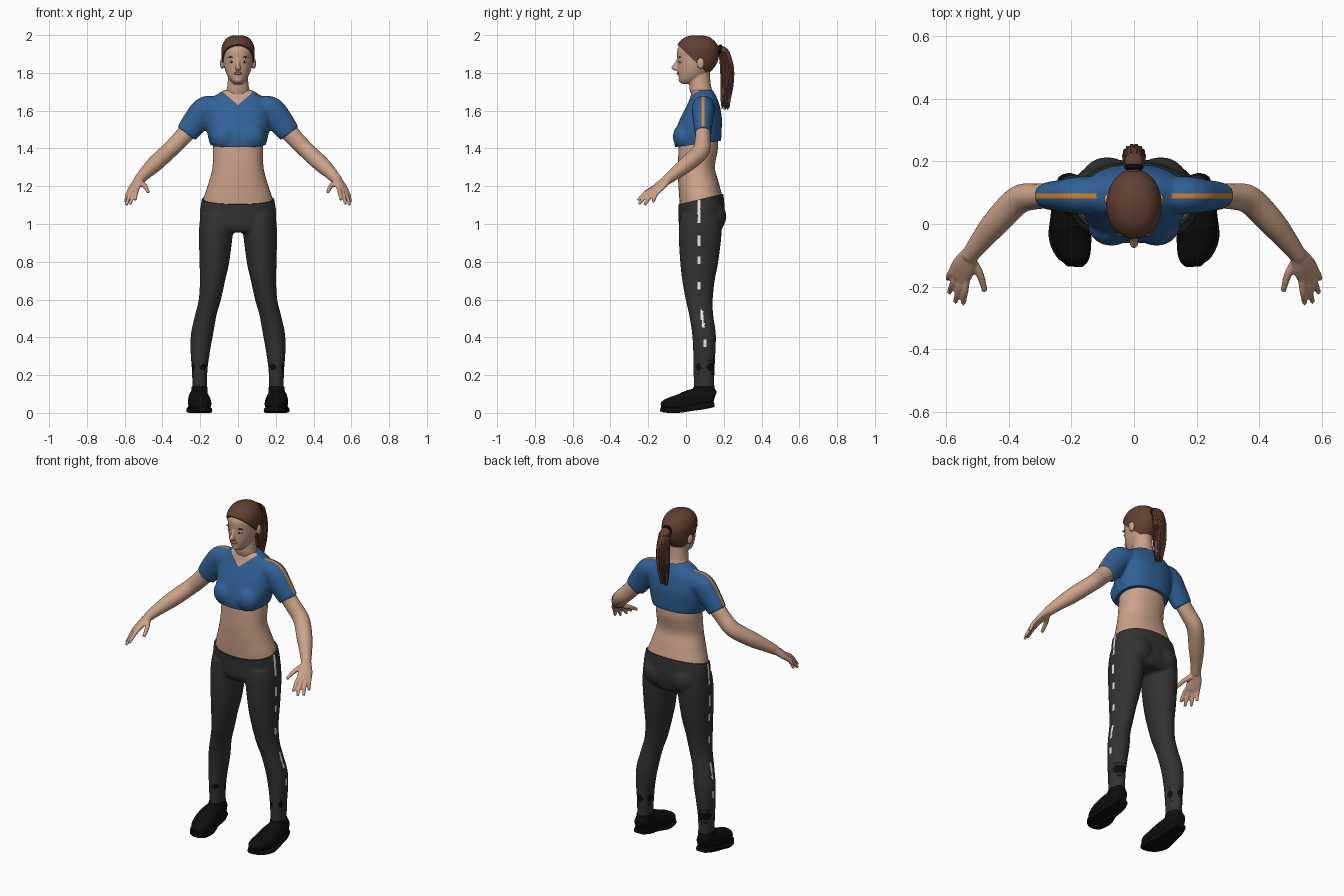
import bpy, bmesh, math, random
from mathutils import Vector, Matrix

random.seed(4)
cube = bpy.data.objects.get("Cube")
if cube:
    bpy.data.objects.remove(cube, do_unlink=True)


def material(name, r, g, b):
    m = bpy.data.materials.new(name)
    m.use_nodes = True
    m.diffuse_color = (r, g, b, 1)
    bsdf = next(n for n in m.node_tree.nodes if n.type == 'BSDF_PRINCIPLED')
    bsdf.inputs["Base Color"].default_value = (r, g, b, 1)
    bsdf.inputs["Roughness"].default_value = .8
    return m


skin = material("skin", .60, .36, .25)
brown = material("brown hair", .12, .05, .033)
blue = material("blue cloth", .03, .12, .31)
grey = material("charcoal cloth", .032, .032, .032)
black = material("black", .004, .004, .004)
orange = material("orange trim", .65, .24, .03)
white = material("white", .8, .8, .8)
rose = material("lip rose", .42, .19, .15)


def smooth_path(stations, sub):
    """Interpolate station tuples with a Catmull-Rom spline."""
    pts = [stations[0]] + list(stations) + [stations[-1]]
    out = []
    for i in range(len(stations) - 1):
        for k in range(sub):
            t = k / sub
            out.append([.5 * (2*b + (c-a)*t + (2*a-5*b+4*c-d)*t*t + (3*b-a-3*c+d)*t**3)
                        for a, b, c, d in zip(*pts[i:i + 4])])
    return out + [list(stations[-1])]


def loft(bm, stations, side=1, ref=None, power=2, n=28, sub=5):
    """Closed skin over rings (x, y, z, radius, radius); level rings unless ref is given."""
    path = smooth_path(stations, sub)
    centres = [Vector((side * p[0], p[1], p[2])) for p in path]
    rings = []
    for i, (c, p) in enumerate(zip(centres, path)):
        u, v = Vector((1, 0, 0)), Vector((0, 1, 0))
        if ref:
            t = (centres[min(i + 1, len(path) - 1)] - centres[max(i - 1, 0)]).normalized()
            r = Vector((side * ref[0], ref[1], ref[2]))
            u = (r - t * r.dot(t)).normalized()
            v = t.cross(u)
        ring = []
        for k in range(n):
            a = math.tau * k / n
            co, si = math.cos(a), math.sin(a)
            x = math.copysign(abs(co) ** (2 / power), co) * max(p[3], .001)
            y = math.copysign(abs(si) ** (2 / power), si) * max(p[4], .001)
            ring.append(bm.verts.new(c + u * x + v * y))
        rings.append(ring)
    for lo, hi in zip(rings, rings[1:]):
        for k in range(n):
            bm.faces.new((lo[k], lo[(k + 1) % n], hi[(k + 1) % n], hi[k]))
    bm.faces.new(rings[0])
    bm.faces.new(rings[-1])


def ball(bm, centre, size, side=1):
    place = Matrix.LocRotScale(Vector((side * centre[0], *centre[1:])), None, Vector(size))
    bmesh.ops.create_uvsphere(bm, u_segments=20, v_segments=12, radius=1, matrix=place)


def slice_mesh(bm, point, normal, remove=False):
    """Cut along a plane, optionally dropping the side the normal points to."""
    cut = bmesh.ops.bisect_plane(bm, geom=bm.verts[:] + bm.edges[:] + bm.faces[:], dist=1e-5,
                                 plane_co=point, plane_no=Vector(normal).normalized(),
                                 clear_outer=remove)["geom_cut"]
    if remove:
        edges = [e for e in cut if isinstance(e, bmesh.types.BMEdge) and e.is_boundary]
        bmesh.ops.holes_fill(bm, edges=edges, sides=0)


def make(name, bm, mats, voxel=0, rounds=4, cuts=(), rule=None):
    """Create the object; fuse its pieces, trim it and colour its faces."""
    bmesh.ops.recalc_face_normals(bm, faces=bm.faces[:])
    mesh = bpy.data.meshes.new(name)
    bm.to_mesh(mesh)
    bm.free()
    obj = bpy.data.objects.new(name, mesh)
    bpy.context.scene.collection.objects.link(obj)
    if voxel:
        fuse = obj.modifiers.new("fuse", 'REMESH')
        fuse.mode = 'VOXEL'
        fuse.voxel_size = voxel
        soften = obj.modifiers.new("soften", 'SMOOTH')
        soften.factor = .5
        soften.iterations = rounds
        bpy.context.view_layer.update()
        graph = bpy.context.evaluated_depsgraph_get()
        mesh = bpy.data.meshes.new_from_object(obj.evaluated_get(graph))
        obj.modifiers.clear()
        obj.data = mesh
    mesh.materials.clear()
    for m in mats:
        mesh.materials.append(m)
    bm = bmesh.new()
    bm.from_mesh(mesh)
    for cut in cuts:
        slice_mesh(bm, *cut)
    bm.normal_update()
    for f in bm.faces:
        f.smooth = True
        f.material_index = rule(f.calc_center_median(), f.normal) if rule else 0
    bm.to_mesh(mesh)
    bm.free()
    mesh.set_sharp_from_angle(angle=math.radians(50))
    return obj


SIDES = (("left", 1), ("right", -1))
Y = (0, 1, 0)

# Head with neck, nose and ears
skull = [(0, .005, 1.742, .022, .03), (0, .02, 1.765, .045, .056), (0, .04, 1.80, .063, .083),
         (0, .055, 1.84, .075, .10), (0, .06, 1.88, .08, .107), (0, .06, 1.92, .081, .107),
         (0, .06, 1.955, .07, .09), (0, .06, 1.98, .048, .06), (0, .06, 1.992, .018, .022)]
bm = bmesh.new()
loft(bm, skull)
loft(bm, [(0, .09, 1.63, .07, .055), (0, .088, 1.68, .068, .06),
          (0, .075, 1.73, .057, .058), (0, .075, 1.81, .05, .05)])
loft(bm, [(0, -.036, 1.88, .009, .01), (0, -.05, 1.85, .009, .012),
          (0, -.061, 1.828, .014, .017), (0, -.05, 1.812, .013, .012)])
ball(bm, (0, -.024, 1.763), (.022, .016, .016))
for _, s in SIDES:
    ball(bm, (.084, .078, 1.85), (.012, .02, .03), s)
make("head", bm, [skin], .005, 4)

# Face details
for label, s in SIDES:
    for part, mat, centre, size in (
            ("eye", white, (.034, -.028, 1.858), (.014, .011, .006)),
            ("iris", black, (.034, -.032, 1.858), (.0055, .009, .0058)),
            ("eyebrow", brown, (.036, -.033, 1.883), (.019, .008, .003))):
        bm = bmesh.new()
        ball(bm, centre, size, s)
        make(label + "_" + part, bm, [mat])
bm = bmesh.new()
ball(bm, (0, -.041, 1.797), (.021, .009, .007))
make("lips", bm, [rose])

# Hair cap trimmed along the hairline, ponytail with loose strands, hair tie
bm = bmesh.new()
loft(bm, [(x, y, z + .007, a + .007, b + .007) for x, y, z, a, b in skull], n=40)
make("hair_cap", bm, [brown], cuts=[((0, -.045, 1.95), (0, -.15, -.155), True)])
tail = [(0, .15, 1.925, .018, .018), (0, .2, 1.912, .03, .025), (0, .217, 1.83, .034, .034),
        (0, .217, 1.74, .033, .032), (0, .21, 1.66, .022, .022), (0, .205, 1.615, .007, .007)]
bm = bmesh.new()
loft(bm, tail, ref=(1, 0, 0))
for k in range(14):
    a = math.tau * k / 14
    drop = random.uniform(0, .025)
    strand = [(p[3] * .9 * math.cos(a), p[1] + p[4] * .9 * math.sin(a), p[2] - drop * i / 4,
               .008, .008) for i, p in enumerate(tail[1:-1])]
    x, y, z = strand[-1][:3]
    loft(bm, strand + [(x * .8, y, z - .04, .002, .002)], ref=(1, 0, 0), n=6)
make("ponytail", bm, [brown])
bm = bmesh.new()
ball(bm, (0, .182, 1.92), (.031, .014, .031))
make("hair_tie", bm, [black])

# Bare midriff
bm = bmesh.new()
loft(bm, [(0, .08, 1.07, .184, .11), (0, .08, 1.13, .183, .115), (0, .066, 1.22, .155, .107),
          (0, .055, 1.30, .135, .098), (0, .065, 1.40, .132, .104), (0, .065, 1.47, .125, .10)],
     power=2.2, n=48)
make("midriff", bm, [skin])

# Cropped shirt with sleeves, shoulder trim and an open neck
bm = bmesh.new()
loft(bm, [(0, .06, 1.37, .14, .11), (0, .058, 1.41, .145, .117), (0, .062, 1.45, .156, .124),
          (0, .068, 1.50, .166, .121), (0, .08, 1.56, .17, .11), (0, .09, 1.62, .165, .09),
          (0, .093, 1.66, .145, .074), (0, .09, 1.69, .105, .062), (0, .09, 1.71, .072, .052)],
     power=2.3, n=40)
for _, s in SIDES:
    ball(bm, (.072, -.004, 1.463), (.075, .066, .075), s)
    loft(bm, [(.09, .092, 1.61, .06, .062), (.17, .092, 1.608, .06, .069),
              (.22, .09, 1.55, .053, .069), (.273, .09, 1.478, .044, .06)], s, Y)


def shirt_colour(c, n):
    if c.y < .07 and c.z > 1.63 + .85 * abs(c.x):
        return 1
    trim = abs(c.y - .09) < .008 and abs(c.x) > .12 and c.z > 1.5 and n.z > .2
    return 2 if trim else 0


make("shirt", bm, [blue, skin, orange], .008, 5, rule=shirt_colour, cuts=[
    ((0, -.07, 1.405), (0, .035, -.25), True),
    ((0, 0, 1.63), (.85, 0, -1)), ((0, 0, 1.63), (-.85, 0, -1)),
    ((0, .082, 0), Y), ((0, .098, 0), Y)])

# Arms with hands and fingers
across = Vector((-.8, -.45, .3))
knuckle = Vector((.558, -.165, 1.175))
tips = ((.545, -.255, 1.125), (.57, -.25, 1.105), (.59, -.22, 1.10), (.594, -.175, 1.115))
for label, s in SIDES:
    bm = bmesh.new()
    loft(bm, [(.245, .09, 1.515, .04, .05), (.31, .088, 1.443, .041, .046),
              (.37, .076, 1.383, .046, .044), (.44, .005, 1.318, .043, .043),
              (.49, -.055, 1.27, .034, .034), (.527, -.105, 1.23, .026, .027)], s, Y)
    loft(bm, [(.522, -.095, 1.238, .027, .022), (.543, -.135, 1.203, .04, .019),
              (.562, -.172, 1.168, .04, .013)], s, across)
    for k, tip in enumerate(tips):
        base = knuckle + across * (.03 - .02 * k)
        mid = base.lerp(Vector(tip), .5) + Vector((0, 0, .008))
        loft(bm, [(*base, .011, .011), (*mid, .011, .011), (*tip, .008, .008)], s, across, n=12)
    loft(bm, [(.523, -.11, 1.222, .016, .016), (.492, -.16, 1.2, .013, .013),
              (.476, -.215, 1.168, .009, .009)], s, across, n=12)
    make(label + "_arm", bm, [skin], .005, 3)

# Leggings with side dashes and dark ankle patches
bm = bmesh.new()
loft(bm, [(0, .08, .955, .17, .10), (0, .08, .99, .198, .117), (0, .083, 1.06, .202, .122),
          (0, .08, 1.13, .192, .121), (0, .072, 1.21, .17, .116)], power=2.2, n=40)
for _, s in SIDES:
    ball(bm, (.085, .128, 1.04), (.09, .086, .09), s)
    loft(bm, [(.11, .08, 1.05, .09, .11), (.117, .075, .95, .09, .114), (.125, .07, .80, .079, .101),
              (.135, .066, .70, .067, .086), (.149, .07, .60, .059, .072), (.17, .08, .52, .057, .064),
              (.19, .095, .42, .059, .063), (.2, .097, .32, .051, .059), (.203, .095, .22, .041, .056),
              (.203, .097, .11, .038, .054)], s)
dashes = ((1, 1.15), (.88, .94), (.79, .83), (.65, .69), (.45, .55), (.35, .39))


def legging_colour(c, n):
    x = abs(c.x)
    if .2 < c.z < .28 and math.sin(95 * c.y + 60 * x) + .7 * math.sin(110 * c.z) > .35:
        return 2
    line = .068 + .03 * min(max((.65 - c.z) / .25, 0), 1)
    outer = n.x * c.x > 0 and abs(n.x) > .8 and abs(c.y - line) < .007
    return 1 if outer and any(a < c.z < b for a, b in dashes) else 0


make("leggings", bm, [grey, white, black], .008, 4, rule=legging_colour,
     cuts=[((0, -.035, 1.105), (0, -.055, .23), True)])

# Shoes and soles
for label, s in SIDES:
    bm = bmesh.new()
    loft(bm, [(.192, -.13, .036, .025, .018), (.19, -.10, .043, .048, .033),
              (.202, -.04, .052, .061, .045), (.207, .02, .067, .057, .055),
              (.207, .08, .078, .049, .056), (.207, .13, .08, .041, .052),
              (.207, .15, .075, .028, .04)], s, (1, 0, 0), power=2.4)
    loft(bm, [(.205, .09, .06, .045, .058), (.204, .096, .14, .043, .057)], s)
    make(label + "_shoe", bm, [black], .006, 3)
    bm = bmesh.new()
    loft(bm, [(.19, -.134, .02, .025, .012), (.19, -.105, .015, .051, .014),
              (.204, -.04, .014, .068, .014), (.21, .03, .024, .056, .014),
              (.207, .1, .038, .05, .018), (.207, .15, .045, .034, .014)],
         s, (1, 0, 0), power=5)
    make(label + "_sole", bm, [black])
